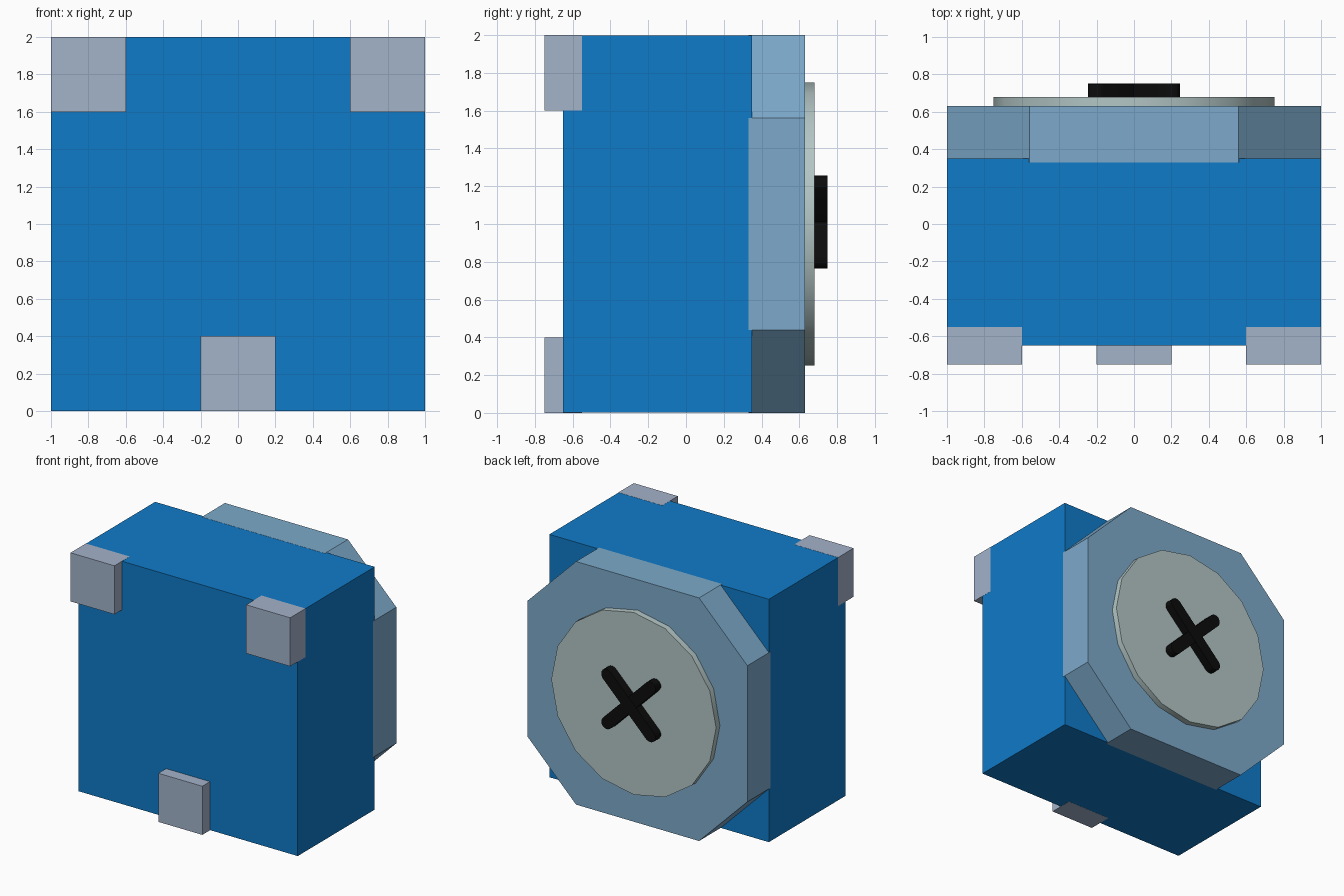
import bpy, bmesh, math

old = bpy.data.objects.get("Cube")
if old:
    bpy.data.objects.remove(old, do_unlink=True)


def material(name, rgb):
    lin = [((c / 255 + 0.055) / 1.055) ** 2.4 if c > 10 else c / 255 / 12.92 for c in rgb]
    m = bpy.data.materials.new(name)
    m.use_nodes = True
    m.diffuse_color = (*lin, 1)
    m.node_tree.nodes["Principled BSDF"].inputs["Base Color"].default_value = (*lin, 1)
    return m


BLUE = material("blue", (16, 123, 201))
GREY = material("light grey", (163, 179, 202))
STEEL = material("steel blue", (125, 170, 203))
PALE = material("pale grey green", (179, 198, 197))
BLACK = material("black", (12, 12, 12))


def prism(name, outline, y0, y1, mat, smooth=False):
    """Extrude an (x, z) outline from y0 back to y1."""
    bm = bmesh.new()
    face = bm.faces.new([bm.verts.new((x, y0, z)) for x, z in outline])
    ext = bmesh.ops.extrude_face_region(bm, geom=[face])["geom"]
    bmesh.ops.translate(bm, vec=(0, y1 - y0, 0),
                        verts=[v for v in ext if isinstance(v, bmesh.types.BMVert)])
    bmesh.ops.recalc_face_normals(bm, faces=bm.faces)
    mesh = bpy.data.meshes.new(name)
    bm.to_mesh(mesh)
    bm.free()
    mesh.materials.append(mat)
    ob = bpy.data.objects.new(name, mesh)
    bpy.context.collection.objects.link(ob)
    if smooth:
        bpy.ops.object.select_all(action='DESELECT')
        ob.select_set(True)
        bpy.context.view_layer.objects.active = ob
        bpy.ops.object.shade_smooth_by_angle(angle=math.radians(30))
    return ob


def rect(x0, x1, z0, z1):
    return [(x0, z0), (x1, z0), (x1, z1), (x0, z1)]


def capsule(angle, half, r, cz, n=6):
    """Rounded bar outline, centred on x = 0, z = cz."""
    pts = []
    for side in (0, math.pi):
        cx, dz = half * math.cos(angle + side), half * math.sin(angle + side)
        for i in range(n + 1):
            a = angle + side - math.pi / 2 + math.pi * i / n
            pts.append((cx + r * math.cos(a), cz + dz + r * math.sin(a)))
    return pts


# Main block, a hair smaller so the corner blocks sit over its faces
E = 0.999
prism("body", rect(-E, E, 0.001, 1 + E), -0.65, 0.35, BLUE)

# Three front blocks
prism("right_top_block", rect(-1, -0.6, 1.6, 2), -0.75, -0.55, GREY)
prism("left_top_block", rect(0.6, 1, 1.6, 2), -0.75, -0.55, GREY)
prism("bottom_block", rect(-0.2, 0.2, 0, 0.4), -0.75, -0.55, GREY)

# Octagonal back plate
C = 0.56
octagon = [(C, -1), (1, -C), (1, C), (C, 1), (-C, 1), (-1, C), (-1, -C), (-C, -1)]
prism("back_plate", [(x, z + 1) for x, z in octagon], 0.33, 0.63, STEEL)

# Round cap
ring = [(0.75 * math.cos(i * math.pi / 8), 1 + 0.75 * math.sin(i * math.pi / 8)) for i in range(16)]
prism("round_cap", ring, 0.60, 0.68, PALE, smooth=True)

# Crossed bars on the cap
for name, deg, top in (("cross_bar_a", 45, 0.75), ("cross_bar_b", 135, 0.748)):
    prism(name, capsule(math.radians(deg), 0.28, 0.05, 1.01), 0.66, top, BLACK, smooth=True)
